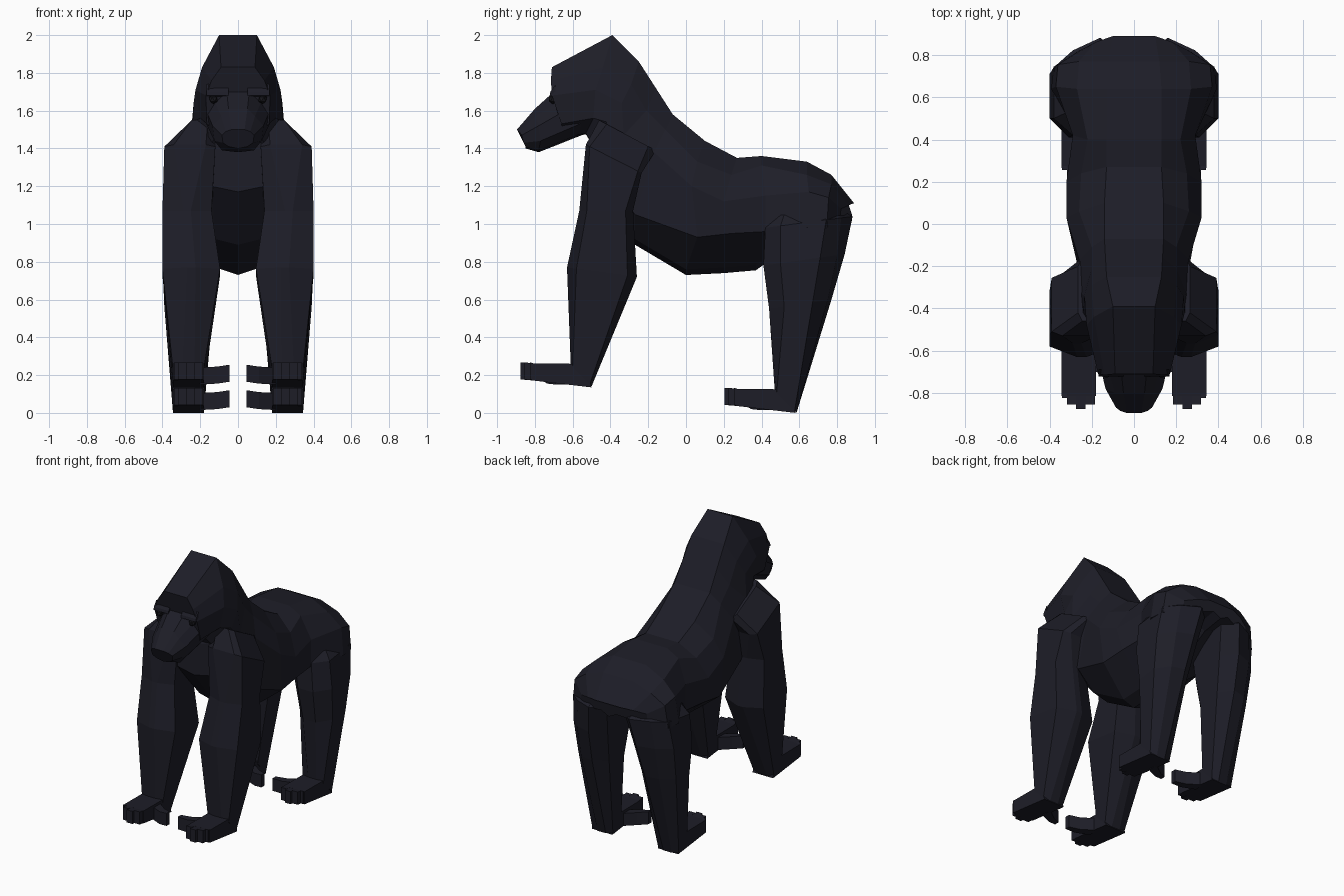
import bpy, bmesh


def material(name, rgb):
    m = bpy.data.materials.new(name)
    m.diffuse_color = (*rgb, 1)
    return m


FUR = material("blue black fur", (0.0125, 0.0125, 0.0205))
EYE = material("eye black", (0.008, 0.008, 0.011))


def finish(name, bm, mat=FUR, mirror=False):
    bmesh.ops.recalc_face_normals(bm, faces=bm.faces)
    me = bpy.data.meshes.new(name)
    bm.to_mesh(me)
    bm.free()
    ob = bpy.data.objects.new(name, me)
    bpy.context.collection.objects.link(ob)
    me.materials.append(mat)
    if mirror:
        ob.modifiers.new("mirror", 'MIRROR').use_mirror_merge = False
    return ob


def loft(bm, rings):
    """Skin a list of closed rings and cap both ends."""
    vs = [[bm.verts.new(p) for p in r] for r in rings]
    n = len(vs[0])
    for a, b in zip(vs, vs[1:]):
        for i in range(n):
            j = (i + 1) % n
            bm.faces.new((a[i], a[j], b[j], b[i]))
    bm.faces.new(vs[0][::-1])
    bm.faces.new(vs[-1])


def symmetric(half, keel):
    """Complete a half section across x = 0, with a low centre point."""
    x, y, z = half[-1]
    return half + [(0, y, z - keel)] + [(-x, y, z) for x, y, z in half[::-1]]


def octagon(xi, xo, yf, yb, zf, zb, cx, cy, skew=0):
    """Chamfered limb ring, sloping from front height zf to back height zb.
    Skew pulls the outer back corner forward."""
    pts = [(xi + cx, yf), (xo - cx, yf), (xo, yf + cy), (xo, yb - cy - skew),
           (xo - cx, yb - skew), (xi + cx, yb), (xi, yb - cy), (xi, yf + cy)]
    return [(x, y, zf + (zb - zf) * (y - yf) / (yb - yf)) for x, y in pts]


def prism(bm, x0, x1, outline):
    """Side outline (y, z) extruded across x."""
    loft(bm, [[(x, y, z) for y, z in outline] for x in (x0, x1)])


# Head, from the face back to the nape
head = [
    [(.09, -.71, 1.83), (.14, -.715, 1.76), (.17, -.71, 1.68), (.165, -.66, 1.53), (.09, -.64, 1.46)],
    [(.10, -.39, 2.00), (.19, -.44, 1.83), (.225, -.48, 1.71), (.20, -.49, 1.56), (.10, -.53, 1.48)],
    [(.13, -.25, 1.86), (.20, -.29, 1.74), (.235, -.34, 1.64), (.24, -.42, 1.54), (.14, -.50, 1.43)],
]
# Torso, from the chest back to the rump
torso = [
    head[-1],
    [(.135, -.16, 1.72), (.20, -.21, 1.60), (.25, -.33, 1.47), (.25, -.46, 1.31), (.14, -.50, 1.20)],
    [(.14, -.07, 1.58), (.20, -.11, 1.50), (.26, -.17, 1.38), (.25, -.27, 1.05), (.12, -.27, .92)],
    [(.14, .10, 1.44), (.26, .06, 1.33), (.32, .03, 1.20), (.31, .06, .93), (.09, .00, .76)],
    [(.13, .27, 1.35), (.25, .24, 1.26), (.32, .20, 1.12), (.30, .24, .95), (.09, .20, .77)],
    [(.13, .40, 1.36), (.22, .40, 1.31), (.29, .42, 1.15), (.29, .42, .96), (.08, .37, .785)],
    [(.13, .64, 1.33), (.27, .64, 1.26), (.37, .65, 1.17), (.392, .64, .98), (.08, .60, .95)],
    [(.12, .77, 1.26), (.26, .77, 1.21), (.36, .755, 1.14), (.38, .745, .98), (.06, .72, 1.02)],
    [(.10, .89, 1.11), (.18, .862, 1.10), (.26, .82, 1.08), (.27, .815, 1.00), (.06, .88, 1.045)],
]
# Muzzle, from the cheeks to the lips
muzzle = [
    [(.06, -.70, 1.70), (.12, -.69, 1.64), (.168, -.64, 1.60), (.168, -.56, 1.53), (.09, -.54, 1.485)],
    [(.05, -.80, 1.61), (.09, -.80, 1.57), (.135, -.78, 1.52), (.125, -.77, 1.44), (.085, -.78, 1.39)],
    [(.035, -.895, 1.50), (.065, -.885, 1.49), (.085, -.87, 1.47), (.08, -.86, 1.43), (.05, -.85, 1.41)],
]
for name, sections, keel in (("head", head, .005), ("torso", torso, .03), ("muzzle", muzzle, .01)):
    bm = bmesh.new()
    loft(bm, [symmetric(s, keel) for s in sections])
    finish(name, bm)

# Brow ridges
bm = bmesh.new()
prism(bm, .05, .168, [(-.69, 1.675), (-.722, 1.68), (-.718, 1.70), (-.69, 1.74)])
finish("brow", bm, mirror=True)

# Eyes
bm = bmesh.new()
bmesh.ops.create_icosphere(bm, subdivisions=1, radius=.025)
bmesh.ops.translate(bm, verts=bm.verts, vec=(.13, -.705, 1.66))
finish("eye", bm, EYE, mirror=True)

# Arms and legs
arm = [
    (.14, .265, -.46, -.16, 1.55, 1.39, .02, .04),
    (.12, .39, -.53, -.235, 1.42, 1.27, .05, .02),
    (.14, .40, -.565, -.28, 1.07, 1.07, .11, .04),
    (.095, .40, -.63, -.26, .77, .72, .13, .05),
    (.18, .345, -.61, -.50, .25, .14, .05, .01),
]
leg = [
    (.12, .25, .50, .74, 1.18, 1.12, .05, .06),
    (.07, .38, .42, .882, .98, 1.04, .09, .08, .06),
    (.10, .40, .41, .84, .78, .84, .09, .09, .04),
    (.13, .39, .44, .77, .55, .60, .08, .08, .02),
    (.18, .345, .47, .585, .115, .0, .05, .01),
]
for name, rings in (("arm", arm), ("leg", leg)):
    bm = bmesh.new()
    loft(bm, [octagon(*r) for r in rings])
    finish(name, bm, mirror=True)

# Hands and feet share one shape: palm, four digits and an inward thumb
for name, dy, dz in (("hand", 0, 0), ("foot", 1.08, -.135)):
    bm = bmesh.new()
    prism(bm, .181, .344, [(-.60, .26), (-.515, .19), (-.50, .135), (-.815, .172), (-.815, .262)])
    for x0, x1, tip in ((.185, .23, -.855), (.23, .275, -.875), (.275, .318, -.855), (.318, .34, -.825)):
        prism(bm, x0, x1, [(-.80, .260), (-.80, .171), (tip, .177), (tip, .268)])
    loft(bm, [[(x, y, z) for y, z in ((f, lo), (b, lo), (b, hi), (f, hi))]
              for x, f, b, lo, hi in ((.20, -.69, -.61, .15, .24),
                                      (.11, -.735, -.68, .155, .245),
                                      (.045, -.75, -.715, .165, .255))])
    bmesh.ops.translate(bm, verts=bm.verts, vec=(0, dy, dz))
    finish(name, bm, mirror=True)
